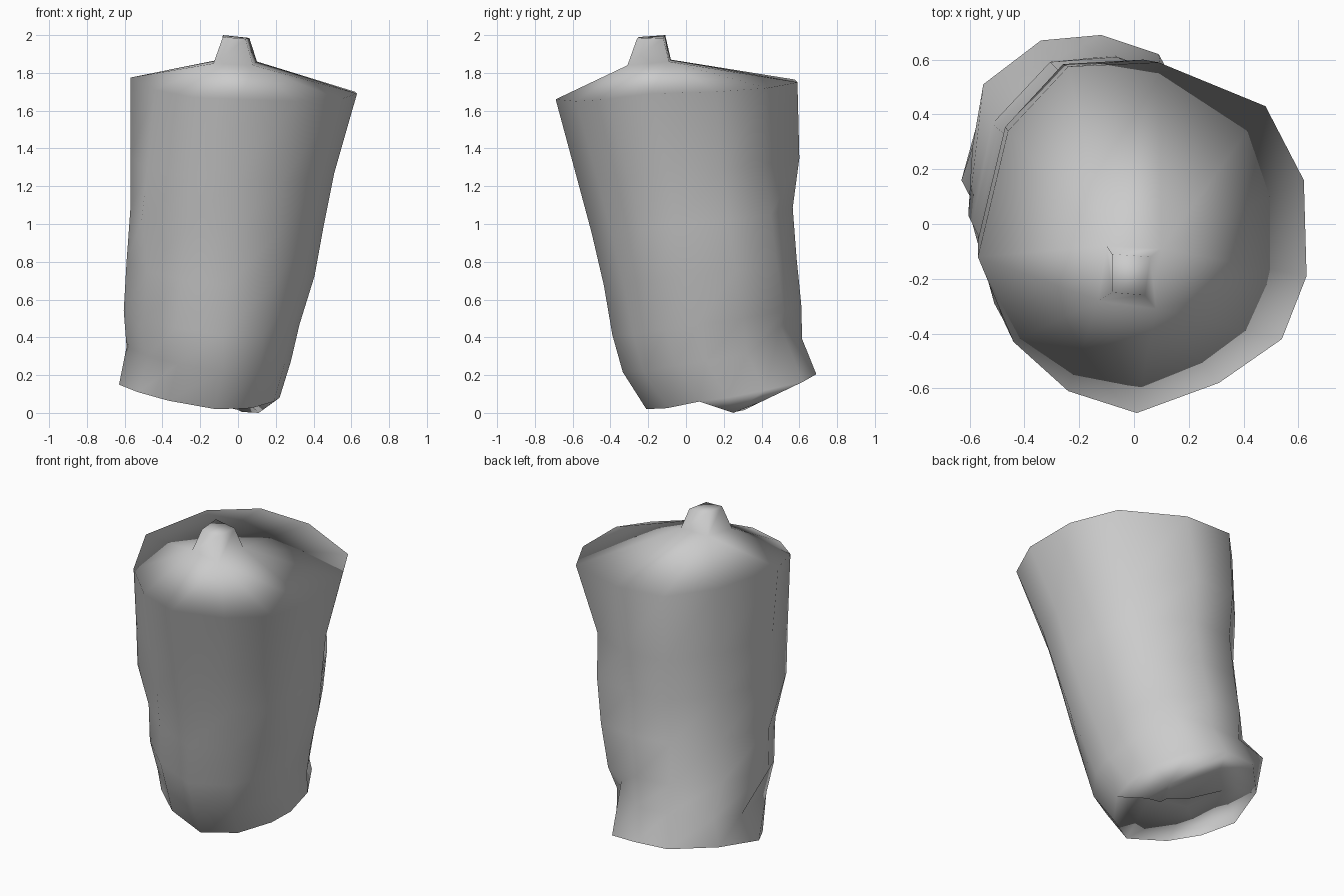
import bpy, bmesh
from mathutils import Vector

if "Cube" in bpy.data.objects:
    bpy.data.objects.remove(bpy.data.objects["Cube"])

grey = bpy.data.materials.new("plain grey")
grey.diffuse_color = (0.6, 0.6, 0.6, 1)
grey.use_nodes = True
grey.node_tree.nodes["Principled BSDF"].inputs["Base Color"].default_value = grey.diffuse_color

# Outlines of the upper shoulder and the flared foot, counterclockwise from the front
shoulder = [(.01, -.69, 1.66), (.31, -.58, 1.65), (.54, -.42, 1.66), (.63, -.19, 1.69),
            (.62, .16, 1.70), (.48, .43, 1.72), (.09, .59, 1.75), (-.24, .575, 1.765),
            (-.46, .34, 1.785), (-.57, -.12, 1.775), (-.44, -.43, 1.71), (-.24, -.61, 1.67)]
foot = [(-.12, -.21, .02), (.07, -.10, .025), (.19, .07, .06), (.22, .22, .08),
        (.20, .42, .12), (.09, .62, .165), (-.12, .69, .205), (-.34, .67, .21),
        (-.55, .45, .195), (-.63, .16, .15), (-.53, -.02, .11), (-.37, -.14, .065)]

# Wall sections: share of the height, then x and y extents
sections = [(.12, -.575, .28, -.335, .615), (.24, -.605, .325, -.39, .61),
            (.40, -.59, .405, -.435, .585), (.57, -.57, .455, -.50, .565),
            (.74, -.57, .51, -.575, .60)]

# Small end pieces: knob base, knob top, the bump underneath and its hollow
knob_base = [(.08, -.31, 1.84), (.10, -.09, 1.86), (-.10, -.08, 1.87), (-.13, -.28, 1.85)]
knob_top = [(.04, -.26, 1.98), (.06, -.12, 1.985), (-.08, -.11, 2.0), (-.08, -.25, 1.99)]
bump = [(-.05, .08, .14), (.11, .25, .0), (.06, .39, .055),
        (-.18, .56, .15), (-.36, .38, .17), (-.28, .14, .14)]
hollow = [(-.05, .16, .16), (.02, .26, .005), (.0, .31, .015),
          (-.13, .33, .05), (-.25, .33, .16), (-.2, .2, .16)]


def section(t, x0, x1, y0, y1):
    """Blend foot and shoulder, then fit the outline to the given extents."""
    pts = [Vector(a).lerp(Vector(b), t) for a, b in zip(foot, shoulder)]
    for axis, lo, hi in ((0, x0, x1), (1, y0, y1)):
        vals = [p[axis] for p in pts]
        a, b = min(vals), max(vals)
        for p in pts:
            p[axis] = lo + (p[axis] - a) * (hi - lo) / (b - a)
    return pts


def spread(pts, shift=0):
    """Repeat corners so that a small outline joins a twelve-point one."""
    n = 12 // len(pts)
    full = [p for p in pts for _ in range(n)]
    return full[shift:] + full[:shift]


walls = [section(*s) for s in sections]
# Dent and bulge just above the foot, and small shifts higher up the wall
walls[0][5] = Vector((.11, .50, .46))
walls[0][8] = Vector((-.55, .51, .40))
walls[0][9] = Vector((-.59, .28, .35))
walls[3][10].xy = (-.51, -.29)
walls[4][10].xy = (-.48, -.345)
walls[4][4].xy = (.49, .19)
walls[4][5].xy = (.34, .41)

rings = [spread(hollow), spread(bump), foot] + walls
rings += [shoulder, spread(knob_base, -1), spread(knob_top, -1)]
FOOT, SHOULDER = 2, 8

# Body: one closed skin through all the outlines
bm = bmesh.new()
loops = [[bm.verts.new(p) for p in ring] for ring in rings]
rims = loops[FOOT] + loops[SHOULDER]
wall_faces = set()
for k, (low, high) in enumerate(zip(loops, loops[1:])):
    for i in range(12):
        j = (i + 1) % 12
        f = bm.faces.new((low[i], low[j], high[j], high[i]))
        if FOOT <= k < SHOULDER:
            wall_faces.add(f)
bm.faces.new(loops[0][::-1])
bm.faces.new(loops[-1])
for f in bm.faces:
    f.smooth = True
bm.normal_update()

# At both rims the wall alone leads the smooth shading
lead = {}
for v in rims:
    n = sum((f.normal * f.calc_area() for f in v.link_faces if f in wall_faces), Vector())
    lead[v] = n.normalized()
bmesh.ops.remove_doubles(bm, verts=bm.verts, dist=1e-5)
bm.normal_update()
normals = [lead.get(v, v.normal).copy() for v in bm.verts]

mesh = bpy.data.meshes.new("body")
bm.to_mesh(mesh)
bm.free()
mesh.normals_split_custom_set_from_vertices(normals)
mesh.materials.append(grey)
body = bpy.data.objects.new("body", mesh)
bpy.context.collection.objects.link(body)
